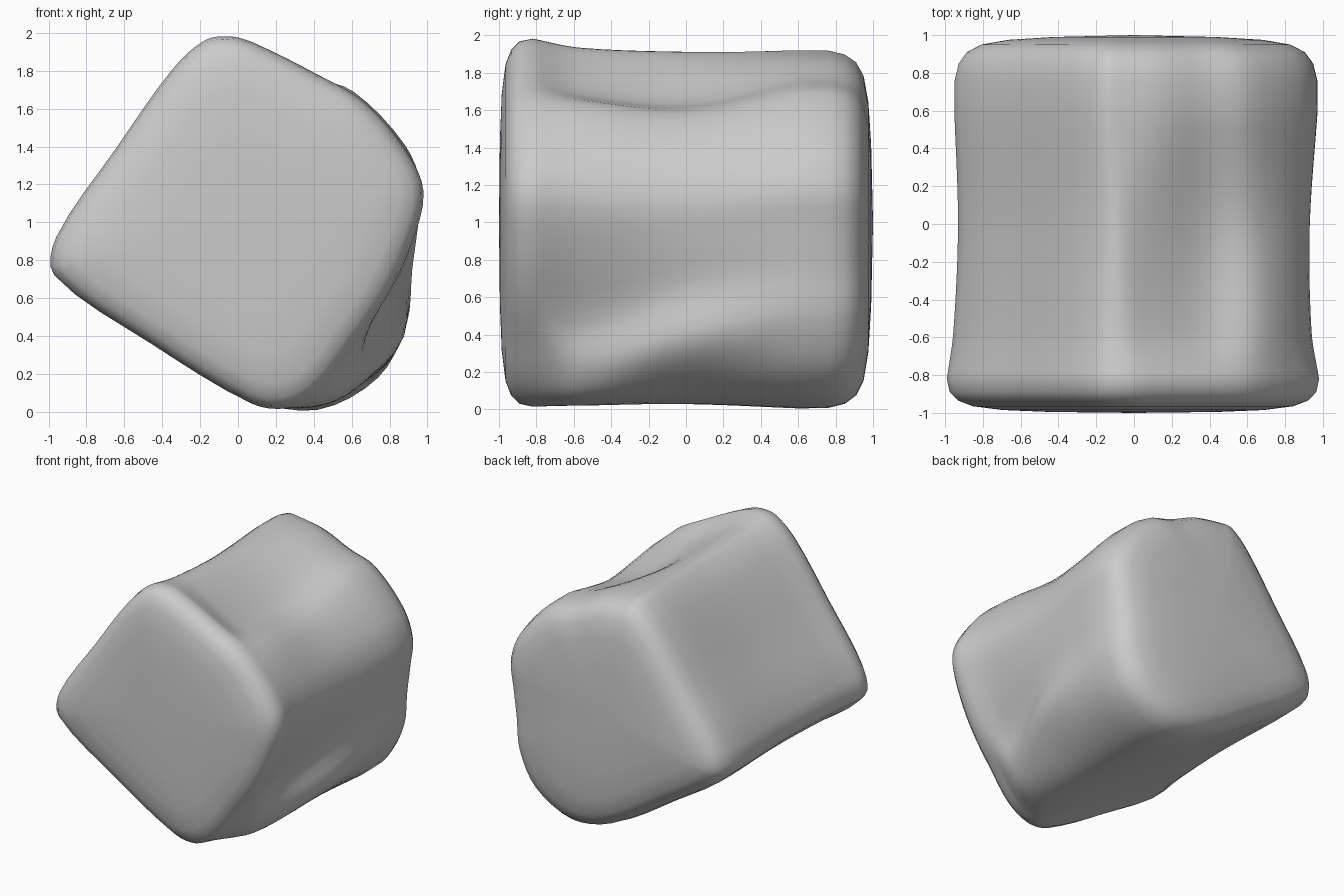
import bpy
import bmesh
from mathutils import Vector

cube = bpy.data.objects.get("Cube")
if cube:
    bpy.data.objects.remove(cube, do_unlink=True)


def spline(a, b, c, d, t):
    """Curve from b to c, with tangents weighted by spacing so corners do not overshoot."""
    span = (c - b).length
    start = (c - a) * (span / ((b - a).length + span))
    end = (d - b) * (span / ((d - c).length + span))
    return b + t * (start + t * (3 * (c - b) - 2 * start - end + t * (start + end - 2 * (c - b))))


def smooth_loop(points, steps=4):
    n = len(points)
    return [spline(points[i - 1], points[i], points[(i + 1) % n], points[(i + 2) % n], s / steps)
            for i in range(n) for s in range(steps)]


PINCH = Vector((0, .7))

# Left half of the cross-section, shared by every station
left = [(-.17, 1.95), (-.34, 1.8), (-.64, 1.38), (-.95, .92), (-.96, .72), (-.45, .36), (.07, .05)]

# Right half at each station: depth, left scale, bottom round to the top
stations = [
    (-.82, 1.01, [(.26, .02), (.43, .12), (.6, .34), (.78, .6), (.91, .87), (.98, 1.16),
                  (.88, 1.39), (.66, 1.64), (.42, 1.78), (.1, 1.94), (-.03, 1.98)]),
    (-.57, .975, [(.35, .02), (.55, .08), (.65, .23), (.69, .46), (.86, .84), (.94, 1.14),
                  (.85, 1.4), (.65, 1.63), (.4, 1.69), (.08, 1.87), (-.05, 1.93)]),
    (0, .95, [(.38, .03), (.64, .14), (.85, .36), (.84, .63), (.9, .9), (.93, 1.13),
              (.85, 1.36), (.63, 1.58), (.4, 1.64), (.1, 1.83), (-.07, 1.91)]),
    (.6, .97, [(.42, .01), (.74, .18), (.89, .46), (.92, .75), (.95, .98), (.97, 1.18),
               (.88, 1.41), (.61, 1.69), (.38, 1.77), (.15, 1.87), (-.05, 1.91)]),
]

# Rounded ends: depth and scale of each closing ring
front_end = [(-.995, .45), (-.985, .7), (-.965, .86), (-.935, .94), (-.89, .985)]
back_end = [(.76, .998), (.85, .975), (.91, .93), (.95, .85), (.975, .7), (.99, .45)]

sections = []
for depth, scale, right in stations:
    side = [PINCH + (Vector(p) - PINCH) * scale for p in left]
    loop = smooth_loop(side + [Vector(p) for p in right])
    sections.append([Vector((p.x, depth, p.y)) for p in loop])


def end_ring(section, depth, scale):
    return [Vector((p.x * scale, depth, 1 + (p.z - 1) * scale)) for p in section]


# Loft: front cap, swept body, back cap
rings = [end_ring(sections[0], *r) for r in front_end]
padded = [sections[0]] + sections + [sections[-1]]
for i in range(len(sections) - 1):
    for s in range(6):
        rings.append([spline(a, b, c, d, s / 6) for a, b, c, d in zip(*padded[i:i + 4])])
rings.append(sections[-1])
rings += [end_ring(sections[-1], *r) for r in back_end]

bm = bmesh.new()
grid = [[bm.verts.new(p) for p in ring] for ring in rings]
count = len(grid[0])
for near, far in zip(grid, grid[1:]):
    for i in range(count):
        j = (i + 1) % count
        bm.faces.new((near[i], near[j], far[j], far[i]))
for ring, depth in ((grid[0], -1), (grid[-1], 1)):
    tip = bm.verts.new((0, depth, 1))
    for i in range(count):
        bm.faces.new((ring[i], ring[(i + 1) % count], tip))
bmesh.ops.recalc_face_normals(bm, faces=bm.faces)
for face in bm.faces:
    face.smooth = True

mesh = bpy.data.meshes.new("soft_block")
bm.to_mesh(mesh)
bm.free()
block = bpy.data.objects.new("soft_block", mesh)
bpy.context.collection.objects.link(block)

# Plain grey surface
grey = bpy.data.materials.new("plain_grey")
grey.use_nodes = True
colour = (.6, .6, .6, 1)
grey.diffuse_color = colour
grey.node_tree.nodes["Principled BSDF"].inputs["Base Color"].default_value = colour
mesh.materials.append(grey)
